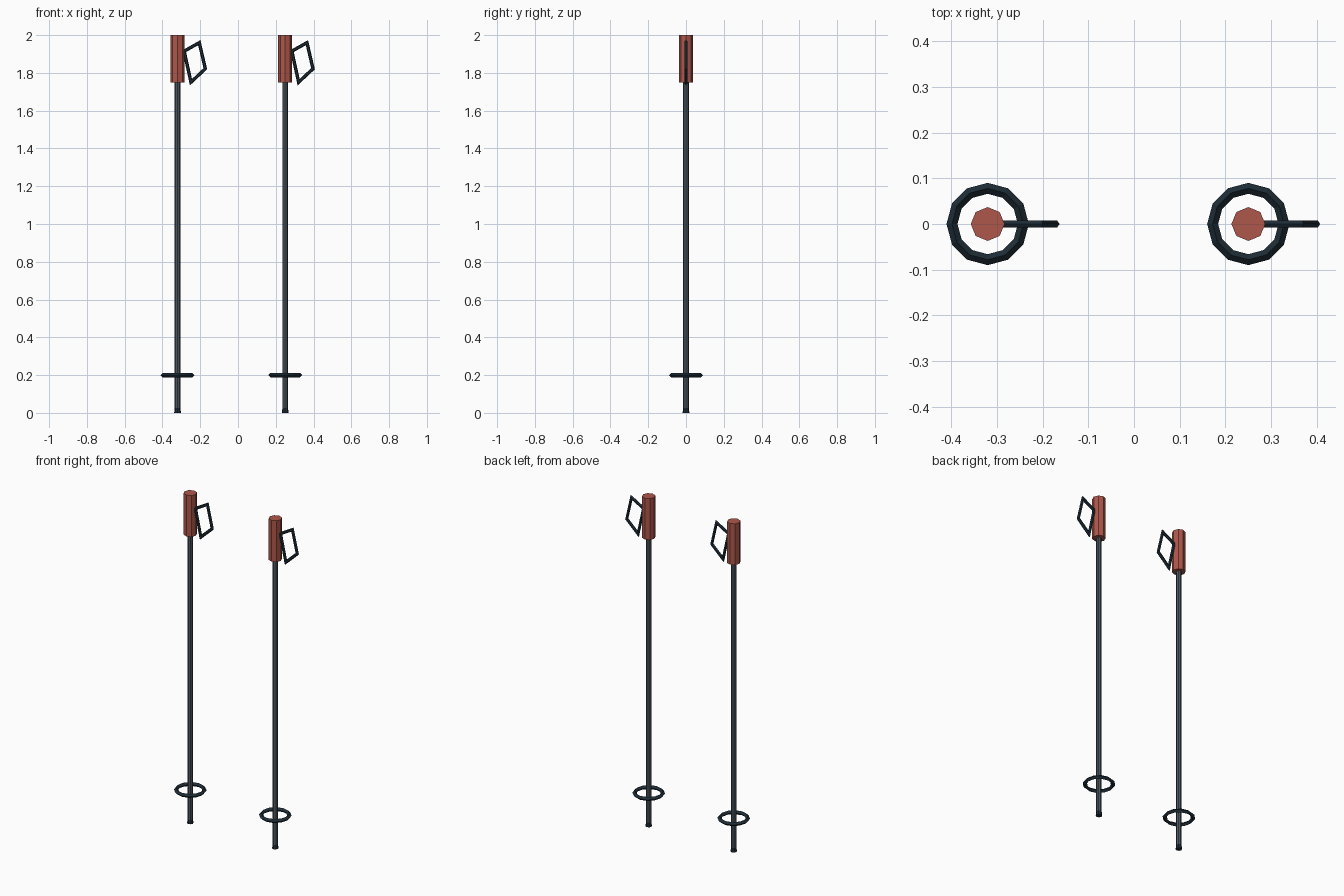
import bpy, bmesh
from math import cos, sin, pi
from mathutils import Vector

if "Cube" in bpy.data.objects:
    bpy.data.objects.remove(bpy.data.objects["Cube"])


def material(name, rgb):
    m = bpy.data.materials.new(name)
    m.diffuse_color = (*rgb, 1)
    m.use_nodes = True
    m.node_tree.nodes["Principled BSDF"].inputs["Base Color"].default_value = m.diffuse_color
    return m


RED = material("grip_red", (0.42, 0.095, 0.07))
STEEL = material("shaft_grey", (0.075, 0.1, 0.12))
BLACK = material("dark_rubber", (0.013, 0.026, 0.038))


def cone(name, x, z0, z1, r0, r1, mat, sides=8):
    bpy.ops.mesh.primitive_cone_add(vertices=sides, radius1=r0, radius2=r1,
                                    depth=z1 - z0, location=(x, 0, (z0 + z1) / 2))
    bpy.context.object.name = name
    bpy.context.object.data.materials.append(mat)


def loop_tube(name, x, path, r, mat, sides=6):
    """Closed mitred tube through clockwise (x, z) points in the y = 0 plane."""
    bm = bmesh.new()
    pts = [Vector((px, pz)) for px, pz in path]
    rings = []
    for i, p in enumerate(pts):
        a = (p - pts[i - 1]).normalized()
        b = (pts[(i + 1) % len(pts)] - p).normalized()
        na, nb = Vector((-a.y, a.x)), Vector((-b.y, b.x))
        mitre = (na + nb) / (1 + na.dot(nb))
        ring = []
        for k in range(sides):
            t = 2 * pi * k / sides
            q = p + mitre * r * cos(t)
            ring.append(bm.verts.new((q.x, r * sin(t), q.y)))
        rings.append(ring)
    for i in range(len(rings)):
        A, B = rings[i - 1], rings[i]
        for k in range(sides):
            j = (k + 1) % sides
            bm.faces.new((A[k], A[j], B[j], B[k]))
    bmesh.ops.recalc_face_normals(bm, faces=bm.faces)
    me = bpy.data.meshes.new(name)
    bm.to_mesh(me)
    bm.free()
    me.materials.append(mat)
    ob = bpy.data.objects.new(name, me)
    ob.location.x = x
    bpy.context.collection.objects.link(ob)


STRAP = [(0.035, 1.915), (0.115, 1.96), (0.147, 1.822), (0.071, 1.751)]

for side, x in (("left", -0.32), ("right", 0.25)):
    # Shaft, grip and tip
    cone(side + "_shaft", x, 0.02, 1.77, 0.015, 0.015, STEEL)
    cone(side + "_grip", x, 1.75, 2.0, 0.037, 0.037, RED)
    cone(side + "_tip", x, 0.0, 0.05, 0.018, 0.012, BLACK)
    # Basket ring
    bpy.ops.mesh.primitive_torus_add(major_segments=12, minor_segments=4,
                                     major_radius=0.078, minor_radius=0.012,
                                     location=(x, 0, 0.2))
    bpy.context.object.name = side + "_basket"
    bpy.context.object.data.materials.append(BLACK)
    # Wrist strap
    loop_tube(side + "_strap", x, STRAP, 0.009, BLACK)
